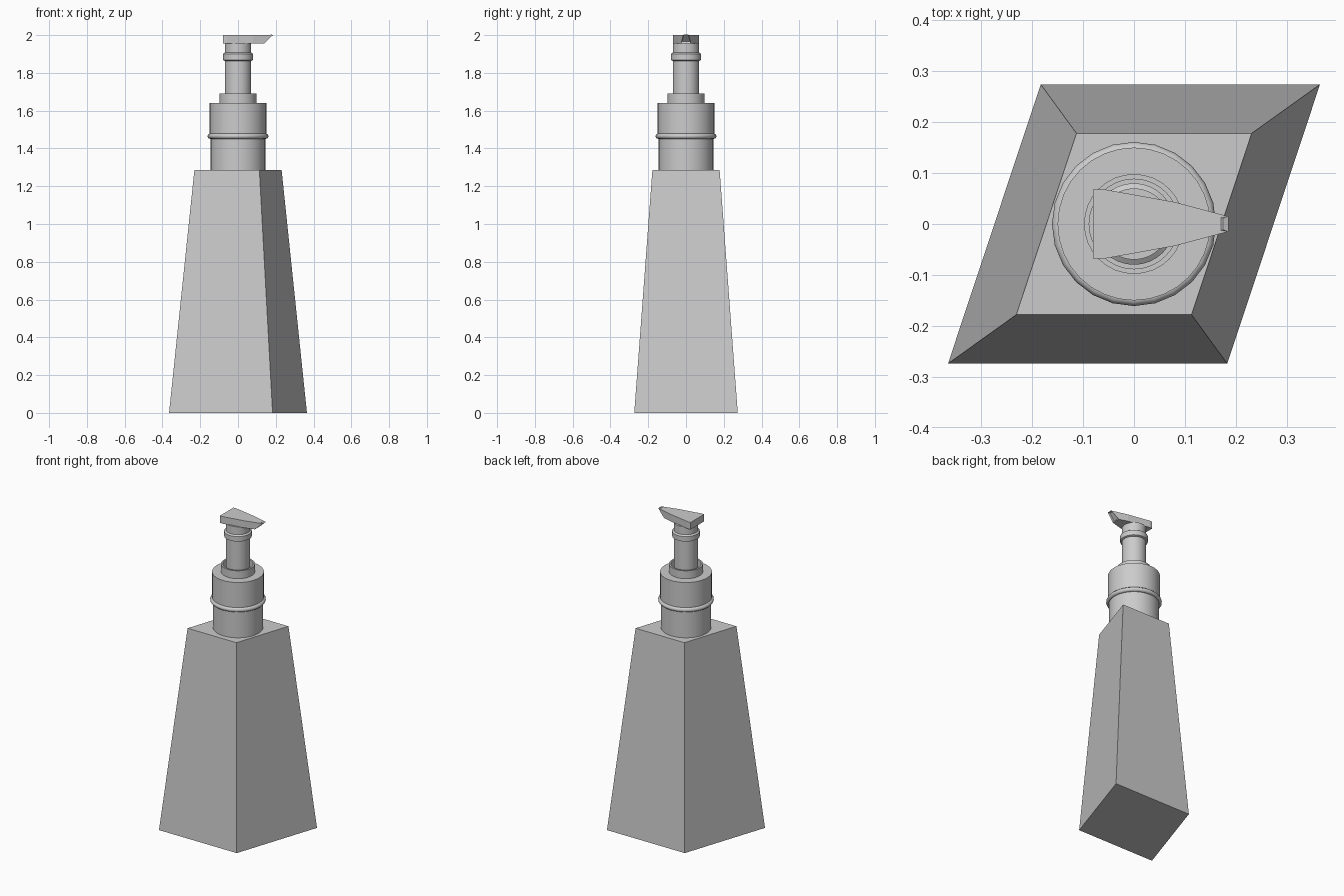
import bpy, bmesh, math

cube = bpy.data.objects.get("Cube")
if cube:
    bpy.data.objects.remove(cube, do_unlink=True)

grey = bpy.data.materials.new("plain grey")
grey.use_nodes = True
COLOR = (0.6, 0.6, 0.6, 1)
grey.diffuse_color = COLOR
grey.node_tree.nodes["Principled BSDF"].inputs["Base Color"].default_value = COLOR


def finish(name, bm, smooth=False):
    bmesh.ops.recalc_face_normals(bm, faces=bm.faces)
    mesh = bpy.data.meshes.new(name)
    bm.to_mesh(mesh)
    bm.free()
    mesh.materials.append(grey)
    obj = bpy.data.objects.new(name, mesh)
    bpy.context.collection.objects.link(obj)
    if smooth:
        bpy.ops.object.select_all(action='DESELECT')
        obj.select_set(True)
        bpy.context.view_layer.objects.active = obj
        bpy.ops.object.shade_smooth_by_angle(angle=math.radians(35))
    return obj


def loft(name, lower, upper):
    """Solid between two matching outlines."""
    bm = bmesh.new()
    a = [bm.verts.new(p) for p in lower]
    b = [bm.verts.new(p) for p in upper]
    n = len(a)
    bm.faces.new(a[::-1])
    bm.faces.new(b)
    for i in range(n):
        j = (i + 1) % n
        bm.faces.new((a[i], a[j], b[j], b[i]))
    return finish(name, bm)


def lathe(name, profile, sides=32):
    """Turned part from (radius, height) pairs, capped at both ends."""
    bm = bmesh.new()
    rings = [[bm.verts.new((r * math.cos(math.tau * i / sides),
                            r * math.sin(math.tau * i / sides), z))
              for i in range(sides)] for r, z in profile]
    for a, b in zip(rings, rings[1:]):
        for i in range(sides):
            j = (i + 1) % sides
            bm.faces.new((a[i], a[j], b[j], b[i]))
    bm.faces.new(rings[0][::-1])
    bm.faces.new(rings[-1])
    return finish(name, bm, True)


def slanted(half_width, half_depth, skew, z):
    """Parallelogram outline of the bottle."""
    return [(sx * half_width + sy * skew, sy * half_depth, z)
            for sx, sy in ((-1, -1), (1, -1), (1, 1), (-1, 1))]


# Tapered, skewed bottle
loft("bottle_body", slanted(0.274, 0.274, 0.091, 0),
     slanted(0.172, 0.178, 0.059, 1.285))

# Neck, collar and the rounded ring below it
lathe("bottle_neck", [(0.145, 1.28), (0.145, 1.5)])
lathe("pump_collar", [(0.15, 1.48), (0.15, 1.64)])
ring = [(0.147 + 0.014 * math.cos(t), 1.465 + 0.014 * math.sin(t))
        for t in [math.tau * k / 12 for k in range(-6, 7)]]
lathe("neck_ring", ring, 24)

# Open cup around the pump stem
lathe("stem_cup", [(0.098, 1.635), (0.098, 1.69), (0.088, 1.69), (0.088, 1.645)])

# Stem with its raised band
lathe("pump_stem", [(0.07, 1.64), (0.07, 1.957)])
lathe("stem_band", [(0.07, 1.863), (0.08, 1.868), (0.08, 1.9), (0.07, 1.907)])

# Spout head: wide back, narrow tip, slanted underside
half = [(-0.08, 0.068), (-0.058, 0.068), (0.08, 0.043), (0.185, 0.015)]
outline = [(x, -y) for x, y in half] + half[::-1]
head = loft("spout_head",
            [(min(x, 0.137), y if x < 0.1 else math.copysign(0.026, y), 1.955)
             for x, y in outline],
            [(x, y, 2.0) for x, y in outline])

# Recessed opening in the spout tip
bm = bmesh.new()
bm.from_mesh(head.data)
tip = max(bm.faces, key=lambda f: f.calc_center_median().x)
bmesh.ops.inset_individual(bm, faces=[tip], thickness=0.006, depth=-0.01)
bm.to_mesh(head.data)
bm.free()
